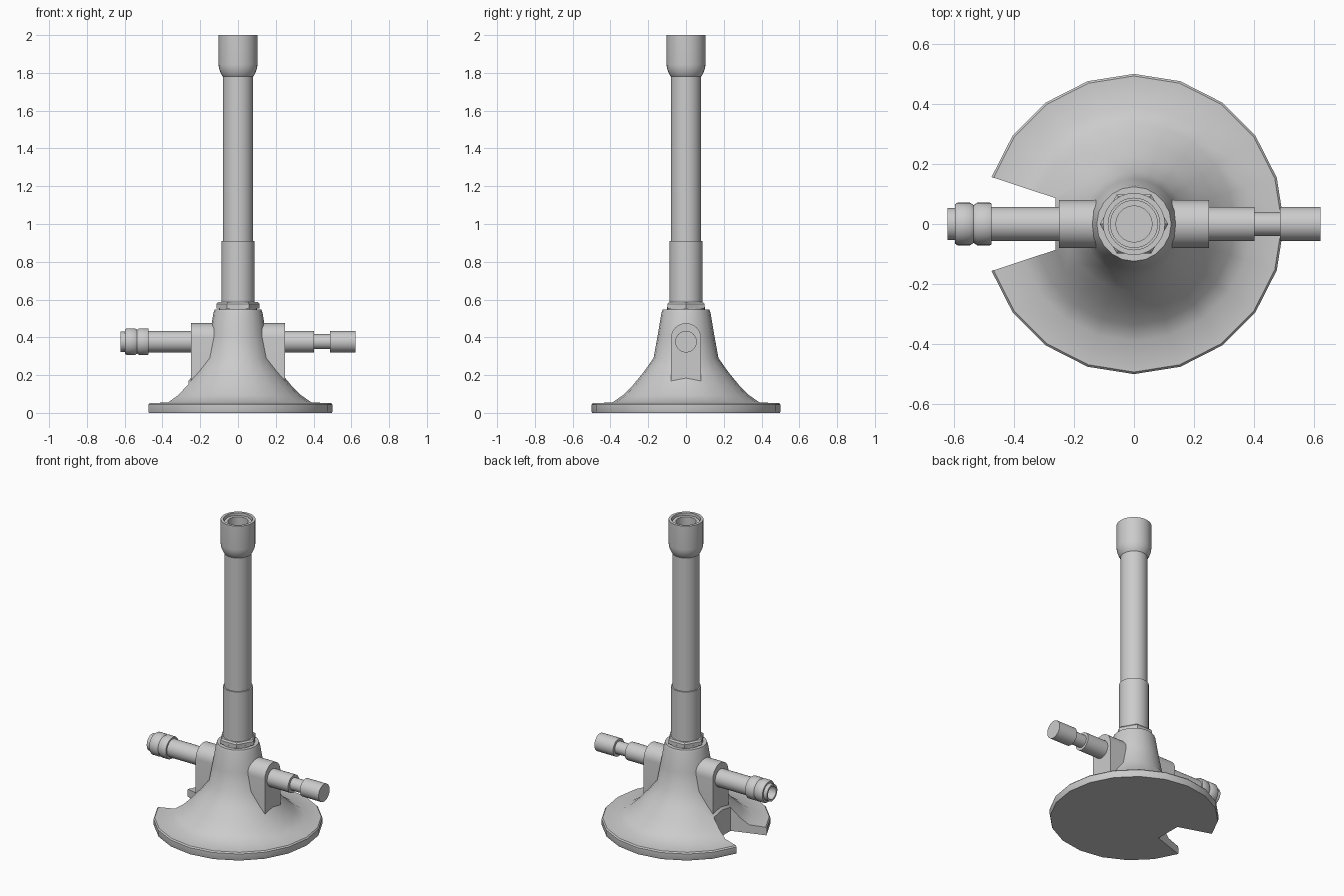
import bpy, bmesh
from math import sin, cos, tan, pi, radians

if "Cube" in bpy.data.objects:
    bpy.data.objects.remove(bpy.data.objects["Cube"])


def finish(name, bm, angle=35):
    bmesh.ops.remove_doubles(bm, verts=bm.verts, dist=1e-5)
    bmesh.ops.recalc_face_normals(bm, faces=bm.faces)
    me = bpy.data.meshes.new(name)
    bm.to_mesh(me)
    bm.free()
    ob = bpy.data.objects.new(name, me)
    bpy.context.collection.objects.link(ob)
    if angle:
        smooth(ob, angle)
    return ob


def smooth(ob, angle):
    bpy.ops.object.select_all(action='DESELECT')
    ob.select_set(True)
    bpy.context.view_layer.objects.active = ob
    bpy.ops.object.shade_smooth_by_angle(angle=radians(angle))


def lathe(name, profile, segs=32, along_x=False, z=0.0, closed=False, angle=35):
    """Turn (radius, distance) points about z, or about a line parallel to x."""
    bm = bmesh.new()
    rings = []
    for r, h in profile:
        if r == 0:
            pts = [(0, 0)]
        else:
            pts = [(r * cos(2 * pi * i / segs), r * sin(2 * pi * i / segs)) for i in range(segs)]
        rings.append([bm.verts.new((h, a, b + z) if along_x else (a, b, h + z)) for a, b in pts])
    pairs = list(zip(rings, rings[1:]))
    if closed:
        pairs.append((rings[-1], rings[0]))
    for lo, hi in pairs:
        for i in range(segs):
            j = (i + 1) % segs
            quad = [lo[i % len(lo)], lo[j % len(lo)], hi[j % len(hi)], hi[i % len(hi)]]
            bm.faces.new(list(dict.fromkeys(quad)))
    return finish(name, bm, angle)


def prism(name, points, to3d, a, b, angle=35):
    """Extrude a flat outline from a to b."""
    bm = bmesh.new()
    lo = [bm.verts.new(to3d(u, v, a)) for u, v in points]
    hi = [bm.verts.new(to3d(u, v, b)) for u, v in points]
    bm.faces.new(lo)
    bm.faces.new(hi)
    n = len(points)
    for i in range(n):
        bm.faces.new([lo[i], lo[(i + 1) % n], hi[(i + 1) % n], hi[i]])
    return finish(name, bm, angle)


# Flared 20-sided foot
base = lathe("base", [
    (0, 0), (0.497, 0), (0.5, 0.008), (0.5, 0.044), (0.493, 0.052), (0.39, 0.055),
    (0.335, 0.093), (0.28, 0.148), (0.225, 0.215), (0.172, 0.29),
    (0.15, 0.41), (0.13, 0.53), (0.124, 0.547), (0, 0.547)], segs=20, angle=0)

# Wedge notch on the left of the foot
t = tan(radians(18.25))
notch = prism("notch_cutter", [(-0.262, 0.262 * t), (-0.7, 0.7 * t), (-0.7, -0.7 * t), (-0.262, -0.262 * t)],
              lambda u, v, w: (u, v, w), -0.1, 0.4, angle=0)
notch.hide_render = True
mod = base.modifiers.new("notch", 'BOOLEAN')
mod.operation = 'DIFFERENCE'
mod.solver = 'EXACT'
mod.object = notch
bpy.context.view_layer.objects.active = base
base.select_set(True)
bpy.ops.object.modifier_apply(modifier=mod.name)
bpy.data.objects.remove(notch)
smooth(base, 35)

# Round-topped valve blocks either side
arch = [(-0.08, 0.14)] + [(-0.08 * cos(pi * i / 16), 0.395 + 0.08 * sin(pi * i / 16)) for i in range(17)] + [(0.08, 0.14)]
for side, s in (("left", -1), ("right", 1)):
    prism(side + "_block", arch, lambda u, v, w: (w, u, v), 0.06 * s, 0.25 * s)

# Hexagonal nut and its washer
lathe("nut_washer", [(0, 0.54), (0.1, 0.54), (0.1, 0.56), (0, 0.56)])
lathe("hex_nut", [(0, 0.553), (0.114, 0.553), (0.114, 0.577), (0.105, 0.586), (0, 0.586)], segs=6, angle=20)

# Barrel with air collar, hollow from the top
lathe("barrel", [(0, 0.55), (0.088, 0.55), (0.088, 0.91), (0.08, 0.91), (0.08, 1.985),
                 (0.06, 1.985), (0.06, 0.62), (0, 0.62)])

# Flame head sleeve
lathe("burner_head", [(0.079, 1.78), (0.084, 1.785), (0.094, 1.805), (0.101, 1.825), (0.103, 1.845),
                      (0.103, 2.0), (0.086, 2.0), (0.086, 1.86), (0.079, 1.86)], closed=True)

# Needle valve on the right
lathe("needle_valve", [(0, 0.1), (0.057, 0.1), (0.057, 0.402), (0.04, 0.402), (0.04, 0.487),
                       (0.057, 0.487), (0.057, 0.622), (0, 0.622)], along_x=True, z=0.377)

# Gas inlet with grooved hose barb on the left, hollow at the tip
lathe("gas_inlet", [(0, -0.1), (0.057, -0.1), (0.057, -0.474), (0.068, -0.474), (0.071, -0.48), (0.071, -0.522),
                    (0.063, -0.534), (0.071, -0.546), (0.071, -0.588), (0.065, -0.597), (0.054, -0.597),
                    (0.054, -0.622), (0.042, -0.622), (0.042, -0.5), (0, -0.5)], along_x=True, z=0.377)
